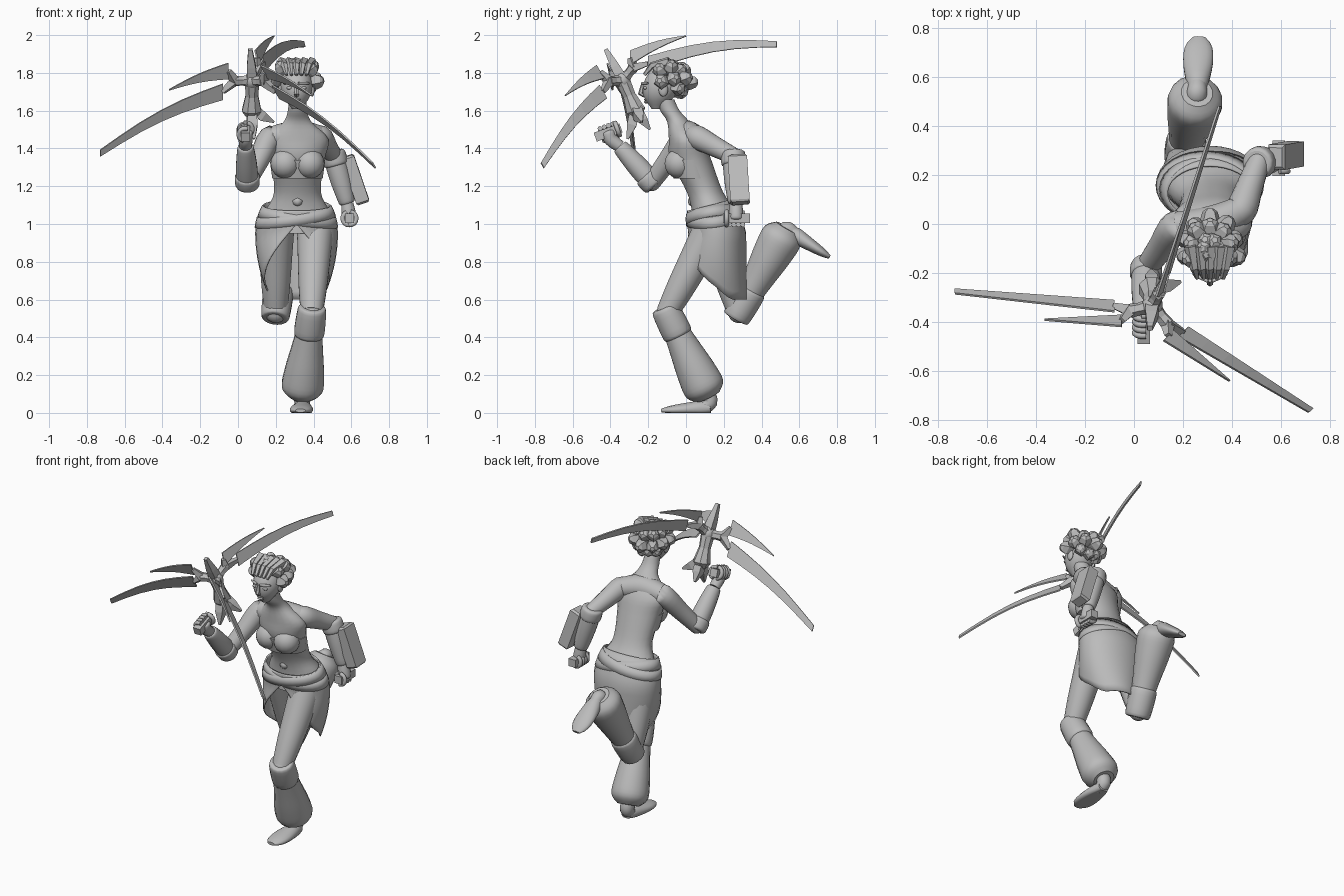
import bpy, bmesh, random
from math import sin, cos, pi, radians
from mathutils import Vector as V

random.seed(4)
if "Cube" in bpy.data.objects:
    bpy.data.objects.remove(bpy.data.objects["Cube"])

grey = bpy.data.materials.new("plain_grey")
grey.use_nodes = True
grey.diffuse_color = (0.5, 0.5, 0.5, 1)
for node in grey.node_tree.nodes:
    if node.type == 'BSDF_PRINCIPLED':
        node.inputs["Base Color"].default_value = grey.diffuse_color

X, Y, Z = V((1, 0, 0)), V((0, 1, 0)), V((0, 0, 1))


def make(name, verts, faces, smooth=True, thickness=0):
    """Mesh object with consistent normals and flat end caps."""
    bm = bmesh.new()
    corners = [bm.verts.new(v) for v in verts]
    for face in faces:
        bm.faces.new([corners[i] for i in face]).smooth = smooth and len(face) == 4
    bmesh.ops.recalc_face_normals(bm, faces=bm.faces)
    mesh = bpy.data.meshes.new(name)
    bm.to_mesh(mesh)
    bm.free()
    mesh.materials.append(grey)
    ob = bpy.data.objects.new(name, mesh)
    bpy.context.collection.objects.link(ob)
    if thickness:
        mod = ob.modifiers.new("thickness", 'SOLIDIFY')
        mod.thickness, mod.offset = thickness, 0


def flow(rows, steps=4):
    """Smooth curve through rows of position and radius."""
    rows = [V(row) for row in rows]
    padded = [rows[0], *rows, rows[-1]]
    result = []
    for a, b, c, d in zip(padded, padded[1:], padded[2:], padded[3:]):
        for t in (i / steps for i in range(steps)):
            result.append(b + ((c - a) * t + (a * 2 - b * 5 + c * 4 - d) * t ** 2 + (b * 3 - a - c * 3 + d) * t ** 3) / 2)
    return result + [rows[-1]]


def loft(name, rings, sides=16, ref=X, smooth=True, level=False):
    """Skin elliptical rings along their path; nothing dips below the ground."""
    centres = [V(ring[:3]) for ring in rings]
    last = len(rings) - 1
    verts, faces = [], []
    for k, ring in enumerate(rings):
        along = Z if level else (centres[min(k + 1, last)] - centres[max(k - 1, 0)]).normalized()
        across = (ref - along * ref.dot(along)).normalized()
        other = along.cross(across)
        for i in range(sides):
            angle = 2 * pi * (i + 0.5) / sides
            point = centres[k] + across * ring[3] * cos(angle) + other * ring[-1] * sin(angle)
            point.z = max(point.z, 0)
            verts.append(point)
    for k in range(last):
        for i in range(sides):
            j = (i + 1) % sides
            a, b = k * sides, (k + 1) * sides
            faces.append((a + i, a + j, b + j, b + i))
    faces += [range(sides), range(last * sides, len(verts))]
    make(name, verts, faces, smooth)


def tube(name, points, radii, sides=16, ref=X):
    loft(name, flow([(*p, r) for p, r in zip(points, radii)]), sides, ref)


def block(name, points, radii, sides=4, ref=X):
    loft(name, [(*p, r) for p, r in zip(points, radii)], sides, ref, smooth=False)


def ball(name, centre, width, depth, height, sides=16):
    angles = [radians(a) for a in range(-80, 90, 20)]
    loft(name, [(*(V(centre) + Z * height * sin(a)), width * cos(a), depth * cos(a)) for a in angles], sides, level=True)


# Torso, neck, shoulders and bodice
middle = .315
left_shoulder, right_shoulder = V((.435, .055, 1.46)), V((.17, -.01, 1.455))
torso = [(.16, .95, .19, .13), (.15, 1.06, .175, .12), (.1, 1.17, .125, .097), (.025, 1.34, .145, .11),
         (0, 1.45, .165, .092), (-.04, 1.54, .075, .06), (-.085, 1.6, .052, .052), (-.11, 1.66, .048, .048)]
loft("torso", flow([(middle, *row) for row in torso]), 20, level=True)
tube("shoulders", [left_shoulder, V((middle, 0, 1.475)), right_shoulder], (.06, .075, .06), ref=Z)
for side in (-1, 1):
    ball("bodice_cup", (middle + side * .064, -.035, 1.32), .08, .08, .08)
loft("bodice_band", [(middle, .045 - t * .03, 1.24 + t * .1, .135 + t * .014, .112) for t in (0, .5, 1)], 20, level=True)

# Head with a narrow chin, and face details
face = V((.31, -.14, 1.72))
skull = []
for i in range(13):
    t = i / 12
    swell = max(.1, sin(pi * t)) ** .55
    skull.append((face.x, -.155 + .05 * t, 1.61 + .25 * t, .085 * swell, .098 * swell))
loft("head", skull, 20, level=True)
block("nose", [face + V((0, dy, dz)) for dy, dz in ((-.09, .02), (-.1, -.03), (-.08, -.04))], (.008, .015, .012), 6)
for lip in ("upper_lip", "lower_lip"):
    ball(lip, face - V((0, .07, .062 if lip == "upper_lip" else .075)), .022, .012, .007, 10)
for side in (-1, 1):
    ball("eye", face + V((side * .036, -.074, 0)), .018, .012, .009, 10)
    ball("ear", face + V((side * .084, .02, -.01)), .012, .025, .035, 10)
    tube("brow", [face + V((side * d, d / 2 - .098, .025)) for d in (.01, .04, .07)], (.007, .008, .005), 8, Z)

# Chunky swept-back hair locks
crown = face + V((0, .04, .025))
for lift, count, fan, length in ((-22, 4, 50, .13), (8, 7, 105, .16), (38, 7, 115, .16), (70, 6, 150, .135)):
    for i in range(count):
        turn = radians(fan * (2 * i / (count - 1) - 1))
        rise = radians(lift + random.uniform(-8, 8))
        out = V((sin(turn) * cos(rise) * .95, cos(turn) * cos(rise), sin(rise))) * length * random.uniform(.9, 1.03)
        block("hair_lock", [crown + out * t for t in (.4, .72, .92, 1)], (.03, .043, .032, .014), 5, Z if lift < 60 else X)
for i in range(-2, 3):
    block("forehead_braid", [face + V((i * w, dy, dz)) for w, dy, dz in ((.026, -.08, .07), (.032, -.04, .12), (.04, .05, .14))],
          (.01, .018, .026), 5)


# Wrapped skirt, open and short at the front, long at the back
def hip_point(turn, z, grow=0):
    above, below = max(0, z - .95), max(0, .95 - z)
    wide = .215 - 1.8 * above ** 2 - .65 * below ** 2 + grow
    deep = .15 - 1.3 * above ** 2 + grow
    if cos(turn) < 0:
        deep += .25 * below
    return V((.31 + wide * sin(turn), .165 - .2 * above + deep * cos(turn), z))


def wrap(name, top, bottom, rows, thickness, grow=0):
    """Band around the hips between two heights that depend on the turn."""
    cols = 32
    verts = []
    for r in range(rows + 1):
        for c in range(cols):
            turn = 2 * pi * c / cols - pi
            verts.append(hip_point(turn, top(turn) + (bottom(turn) - top(turn)) * r / rows, grow))
    make(name, verts, [(r * cols + c, r * cols + (c + 1) % cols, (r + 1) * cols + (c + 1) % cols, (r + 1) * cols + c)
                       for r in range(rows) for c in range(cols)], thickness=thickness)


def waist(turn):
    return 1.1 + .03 * cos(turn)


def hem(turn):
    return .6 + .4 * max(0, (abs(turn) - 1) / (pi - 1)) ** 1.4


wrap("skirt", waist, hem, 12, .008)
for side, name in ((1, "left_sash"), (-1, "right_sash")):
    def line(turn, shift):
        return 1.04 + shift + side * .03 * sin(turn) + .02 * cos(turn)
    wrap(name, lambda turn: line(turn, .028), lambda turn: line(turn, -.028), 2, .008, .004 + side * .001)
ball("belt_buckle", (middle, .03, 1.12), .03, .02, .025, 6)


# Legs with knee bands, baggy leggings and flat shoes
def leg(side, hip, knee, ankle, heel, toe):
    hip, knee, ankle, heel, toe = map(V, (hip, knee, ankle, heel, toe))
    tube(side + "_thigh", [hip, hip.lerp(knee, .35), hip.lerp(knee, .7), knee], (.1, .088, .076, .06))
    ball(side + "_kneecap", knee, .058, .058, .055)
    band = [knee.lerp(ankle, t) for t in (-.07, -.03, .24, .27)]
    tube(side + "_knee_band", band, (.058, .076, .081, .062))
    tube(side + "_legging", [knee.lerp(ankle, t) for t in (.15, .4, .7, .9, 1)], (.065, .083, .106, .11, .065))
    tube(side + "_ankle", [knee.lerp(ankle, .95), ankle.lerp(heel, .5), heel.lerp(toe, .2)], (.045, .042, .035))
    sole = []
    for t in (i / 10 for i in range(11)):
        blunt = 1 - .5 * t ** 9
        width = (.035 + .028 * sin(pi * t * .75)) * blunt
        sole.append((*heel.lerp(toe, t), width, (.02 + .03 * (1 - t) * min(1, .4 + t * 3)) * blunt))
    loft(side + "_shoe", sole)


leg("left", (.41, .14, .98), (.39, -.1, .53), (.335, .12, .085), (.345, .13, .025), (.33, -.13, .012))
leg("right", (.2, .15, .98), (.2, .28, .53), (.257, .535, .98), (.257, .54, .965), (.265, .76, .825))


# Arms with bracers and hands closed around a grip
def arm(side, shoulder, elbow, wrist, grip, bar):
    elbow, wrist, grip, bar = map(V, (elbow, wrist, grip, bar))
    inward = shoulder.lerp(V((middle, 0, 1.46)), .35)
    tube(side + "_upper_arm", [inward, shoulder, shoulder.lerp(elbow, .5), elbow], (.045, .064, .055, .046))
    ball(side + "_elbow", elbow, .046, .046, .046)
    tube(side + "_bracer", [elbow.lerp(wrist, t) for t in (-.05, .1, .5, .95, 1)], (.05, .058, .056, .044, .033))
    tube(side + "_elbow_cuff", [elbow.lerp(wrist, t) for t in (-.1, -.05, .15, .2)], (.05, .064, .066, .054))
    reach = (grip - wrist).normalized()
    reach = (reach - bar * reach.dot(bar)).normalized()
    curl = bar.cross(reach)
    tube(side + "_palm", [wrist, grip - reach * .04, grip, grip + reach * .01], (.033, .038, .038, .025), 12)
    for i in range(5):
        thumb = i == 4
        base = grip + bar * (-.05 if thumb else (i - 1.5) * .024)
        bend = -curl if thumb else curl
        bends = [radians(a) for a in range(15, 200, 45)]
        tube(side + ("_thumb" if thumb else "_finger"), [base + (bend * sin(a) - reach * cos(a)) * .036 for a in bends], [.013] * 5, 8, bar)
    block(side + "_grip", [grip - bar * .07, grip + bar * .075], (.035, .035))


arm("left", left_shoulder, (.508, .25, 1.36), (.578, .265, 1.11), (.59, .265, 1.03), Y)
arm("right", right_shoulder, (.05, -.18, 1.22), (.04, -.35, 1.41), (.04, -.41, 1.485), V((0, -.94, -.34)))
box_top, box_base = V((.578, .272, 1.36)), V((.663, .287, 1.11))
loft("forearm_box", [(*box_top.lerp(box_base, t), w, w * 1.45) for t, w in ((0, .038), (.04, .05), (.96, .05), (1, .04))], smooth=False, sides=4)

# Thrown weapon: hub, shaft, claws and spike
hub = V((.075, -.335, 1.76))
flare = V((.072, -.265, 1.6))
ball("hub", hub, .045, .045, .048, 8)
block("shaft", [hub, hub.lerp(flare, .5), flare, flare - Z * .03], (.042, .036, .055, .035), 8)
for tip in ((.19, -.235, 1.54), (.07, -.19, 1.5), (.085, -.31, 1.45)):
    block("claw", [flare + Z * .02, flare.lerp(V(tip), .5), tip], (.036, .036, .008), 4, Y)
spike = V((.065, -.425, 1.925))
block("top_spike", [hub, hub.lerp(spike, .45), spike], (.04, .033, .015))


# Three pairs of long and short swept blades on forked arms
def blade(name, root, tip, edge, bow, taper):
    """Thin curved plate that narrows from root to tip."""
    steps = [i / 6 for i in range(7)]
    spine = [root.lerp(tip, t) + Z * bow * sin(pi * t) for t in steps]
    verts = [p + edge * sign * (1 - taper * t) for sign in (1, -1) for p, t in zip(spine, steps)]
    make(name, verts, [(i, i + 1, i + 8, i + 7) for i in range(6)], False, .009)


def blade_pair(side, long_root, long_tip, short_root, short_tip, edge):
    long_root, long_tip, short_root, short_tip, edge = map(V, (long_root, long_tip, short_root, short_tip, edge))
    fork = long_root.lerp(short_root, .5).lerp(hub, .35)
    block(side + "_blade_arm", [hub, hub.lerp(fork, .6), fork], (.036, .026, .03), 6, V((1, 1, .3)))
    for root in (long_root, short_root):
        block(side + "_fork", [fork, root], (.03, .016), 4, V((1, 1, .3)))
    blade(side + "_long_blade", long_root, long_tip, edge, .036, .6)
    blade(side + "_short_blade", short_root, short_tip, edge, .012, .95)


blade_pair("right", (-.08, -.335, 1.7), (-.73, -.275, 1.375), (-.05, -.395, 1.81), (-.365, -.39, 1.71), (0, -.022, .042))
blade_pair("front", (.2, -.44, 1.7), (.72, -.76, 1.31), (.14, -.455, 1.805), (.39, -.64, 1.68), (-.02, -.02, .035))
blade_pair("back", (.135, -.2, 1.85), (.35, .48, 1.952), (.1, -.295, 1.88), (.19, 0, 1.995), (-.01, 0, .038))
